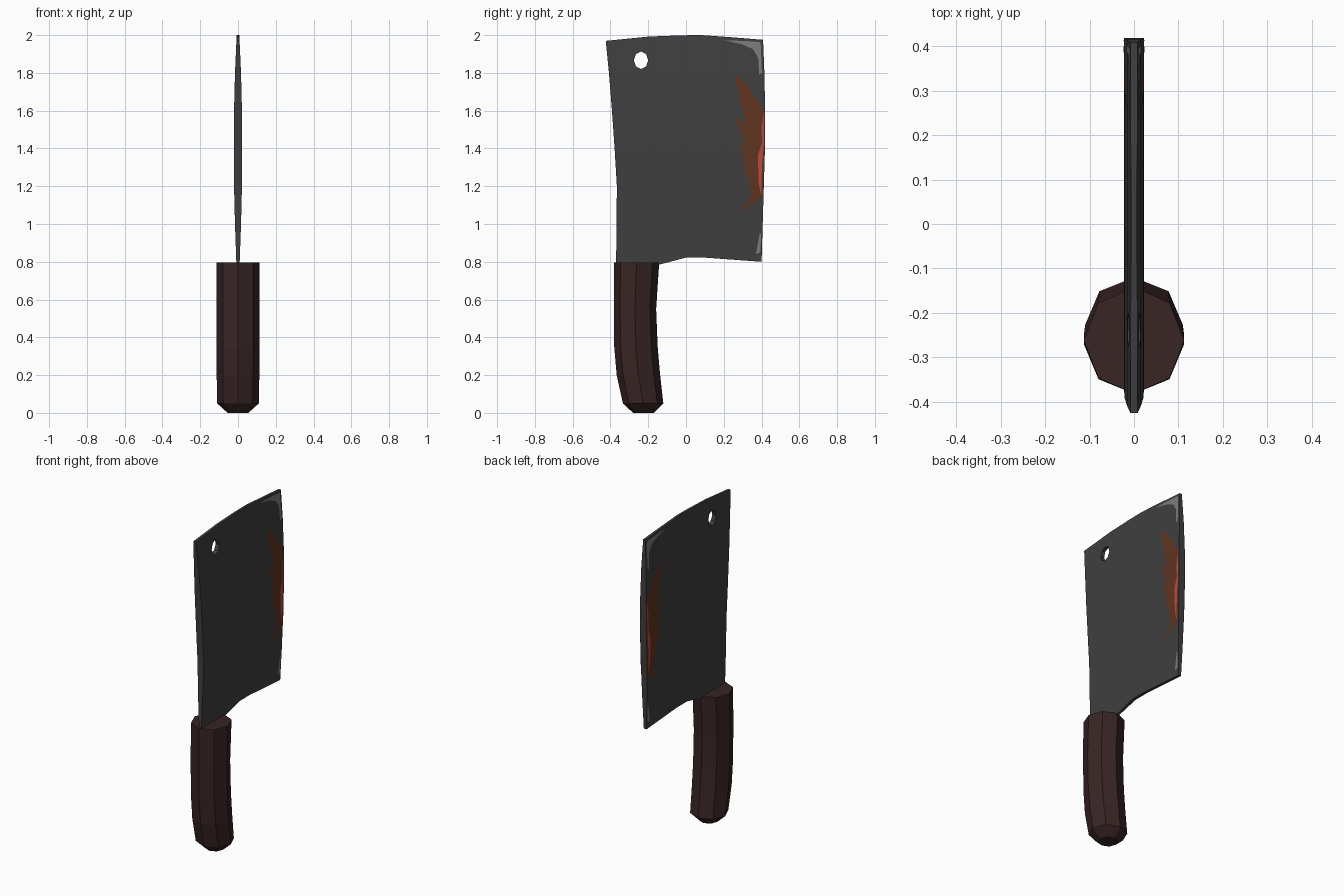
import bpy, bmesh, math

cube = bpy.data.objects.get("Cube")
if cube:
    bpy.data.objects.remove(cube, do_unlink=True)


def material(name, color):
    m = bpy.data.materials.new(name)
    m.use_nodes = True
    m.diffuse_color = (*color, 1)
    m.node_tree.nodes["Principled BSDF"].inputs["Base Color"].default_value = (*color, 1)
    return m


def finish(name, bm, mat):
    bmesh.ops.recalc_face_normals(bm, faces=bm.faces)
    mesh = bpy.data.meshes.new(name)
    bm.to_mesh(mesh)
    bm.free()
    ob = bpy.data.objects.new(name, mesh)
    bpy.context.collection.objects.link(ob)
    if mat:
        mesh.materials.append(mat)
    return ob


def curve(points):
    """Piecewise linear function through (input, output) points."""
    def f(t):
        for (a, p), (b, q) in zip(points, points[1:]):
            if t <= b:
                break
        return p + (q - p) * (t - a) / (b - a)
    return f


steel = material("dark steel", (0.05, 0.05, 0.05))
wood = material("dark wood", (0.04, 0.018, 0.018))
rust = material("dried stain", (0.12, 0.035, 0.016))
red = material("fresh red", (0.5, 0.07, 0.05))
worn = material("worn steel", (0.2, 0.2, 0.2))

# Blade outline and thickness
half = curve([(.8, .009), (1, .016), (1.2, .021), (1.4, .022), (1.6, .021), (1.8, .016), (2, .007)])
spine = curve([(.8, -.37), (1.2, -.366), (1.4, -.378), (1.6, -.392), (1.8, -.408), (1.97, -.425)])
edge = curve([(.8, .4), (1.2, .412), (1.4, .418), (1.6, .419), (1.8, .415), (1.97, .408)])
top = curve([(-.42, 1.97), (-.2, 1.992), (0, 2), (.1, 2), (.41, 1.975)])
bottom = curve([(-.165, .78), (-.16, .815), (0, .822), (.1, .822), (.4, .8)])
levels = [1, 1.2, 1.4, 1.6, 1.8]
columns = [0, .265, .272, .48, .61, .8, 1]

# Blade: two mirrored grids joined by a rim
bm = bmesh.new()


def blade_row(z, side, rim=None):
    row = []
    for u in columns:
        y = spine(z) + (edge(z) - spine(z)) * u
        zz = z
        if rim:
            zz = .78 if rim is bottom and y < -.16 else rim(y)
        row.append(bm.verts.new((side * half(zz), y, zz)))
    return row


grids = []
for side in (1, -1):
    rows = [blade_row(.8, side, bottom)]
    rows += [blade_row(z, side) for z in levels]
    rows.append(blade_row(1.97, side, top))
    for lo, hi in zip(rows, rows[1:]):
        for i in range(len(columns) - 1):
            bm.faces.new((lo[i], lo[i + 1], hi[i + 1], hi[i]))
    grids.append(rows)


def loop(rows):
    return (rows[0] + [r[-1] for r in rows[1:-1]] + rows[-1][::-1]
            + [r[0] for r in rows[-2:0:-1]])


a, b = loop(grids[0]), loop(grids[1])
for i in range(len(a)):
    j = (i + 1) % len(a)
    bm.faces.new((a[i], a[j], b[j], b[i]))
blade = finish("blade", bm, steel)

# Hanging hole
bpy.ops.mesh.primitive_cylinder_add(vertices=8, radius=1, depth=.3, location=(0, -.238, 1.867),
                                    rotation=(0, math.pi / 2, 0))
cutter = bpy.context.object
cutter.name = "hole_cutter"
cutter.scale = (.046, .038, 1)
cutter.hide_render = True
cut = blade.modifiers.new("hole", "BOOLEAN")
cut.operation = "DIFFERENCE"
cut.solver = "EXACT"
cut.object = cutter
bpy.context.view_layer.objects.active = blade
bpy.ops.object.modifier_apply(modifier="hole")
bpy.data.objects.remove(cutter, do_unlink=True)

# Handle: bent eight-sided grip with a chamfered end (z, centre y, half width, half depth)
bm = bmesh.new()
rings = []
for z, cy, rx, ry in [(0, -.225, .055, .055), (.05, -.227, .11, .107), (.2, -.252, .113, .115),
                      (.35, -.265, .113, .115), (.55, -.27, .113, .112), (.795, -.262, .113, .12)]:
    angles = [k * math.pi / 4 for k in range(8)]
    rings.append([bm.verts.new((rx * math.cos(t), cy + ry * math.sin(t), z)) for t in angles])
for lo, hi in zip(rings, rings[1:]):
    for i in range(8):
        j = (i + 1) % 8
        bm.faces.new((lo[i], lo[j], hi[j], hi[i]))
bm.faces.new(rings[0][::-1])
bm.faces.new(rings[-1])
finish("handle", bm, wood)


def patch(name, shapes, mat, lift):
    """Thin painted shapes laid on both faces of the blade."""
    bm = bmesh.new()
    for side in (1, -1):
        for shape in shapes:
            bm.faces.new([bm.verts.new((side, y, z)) for y, z in shape])
    bmesh.ops.triangulate(bm, faces=bm.faces)
    for z in levels:
        bmesh.ops.bisect_plane(bm, geom=bm.verts[:] + bm.edges[:] + bm.faces[:],
                               plane_co=(0, 0, z), plane_no=(0, 0, 1))
    for v in bm.verts:
        v.co.x *= half(v.co.z) + lift
    ob = finish(name, bm, mat)
    for p in ob.data.polygons:
        if p.normal.x * p.center.x < 0:
            p.flip()


# Stains along the cutting edge
patch("stain", [[(.257, 1.79), (.31, 1.755), (.38, 1.65), (.418, 1.6), (.417, 1.4), (.41, 1.15),
                 (.37, 1.12), (.278, 1.06), (.33, 1.12), (.365, 1.18), (.335, 1.19), (.375, 1.24),
                 (.305, 1.32), (.385, 1.29), (.37, 1.34), (.283, 1.43), (.36, 1.385), (.375, 1.43),
                 (.262, 1.57), (.35, 1.505), (.375, 1.53), (.34, 1.61)]], rust, .001)
patch("fresh_stain", [[(.414, 1.6), (.4, 1.52), (.402, 1.43), (.38, 1.36), (.396, 1.33), (.385, 1.22),
                       (.398, 1.15), (.402, 1.3), (.412, 1.42)]], red, .002)

# Bare worn metal at the corners of the cutting edge
patch("worn_corners", [[(.2, 1.973), (.33, 1.968), (.395, 1.962), (.402, 1.8), (.388, 1.79),
                        (.382, 1.88), (.355, 1.925), (.3, 1.95)],
                       [(.398, .95), (.394, .85), (.37, .84), (.386, .88), (.39, .95)]], worn, .001)
